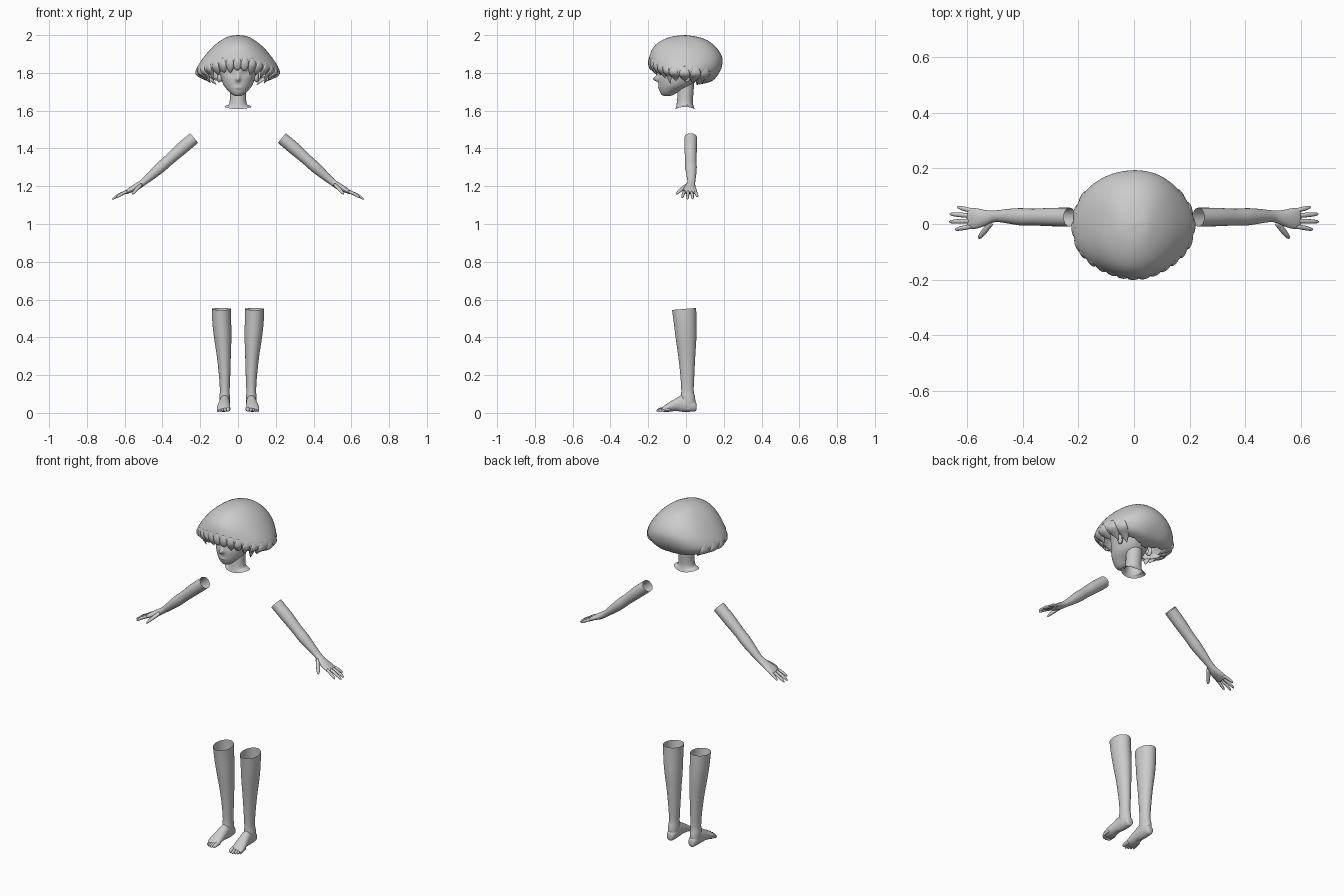
import bpy, bmesh, math
from mathutils import Vector

if "Cube" in bpy.data.objects:
    bpy.data.objects.remove(bpy.data.objects["Cube"])


def spline(pts, sub):
    """Catmull-Rom through tuples of any length."""
    out = []
    for i in range(len(pts) - 1):
        p0, p1 = pts[max(i - 1, 0)], pts[i]
        p2, p3 = pts[i + 1], pts[min(i + 2, len(pts) - 1)]
        for s in range(sub):
            t = s / sub
            out.append(tuple(0.5 * (2 * b + (c - a) * t + (2 * a - 5 * b + 4 * c - d) * t * t
                                    + (3 * b - a - 3 * c + d) * t ** 3)
                             for a, b, c, d in zip(p0, p1, p2, p3)))
    return out + [tuple(pts[-1])]


def skin(name, rings, cap_start=False, cap_end=False, mirror=False, thick=0):
    bm = bmesh.new()
    rows = [[bm.verts.new(p) for p in r] for r in rings]
    n = len(rows[0])
    for a, b in zip(rows, rows[1:]):
        for i in range(n):
            j = (i + 1) % n
            bm.faces.new((a[i], a[j], b[j], b[i]))
    if cap_start:
        bm.faces.new(rows[0])
    if cap_end:
        bm.faces.new(rows[-1])
    bmesh.ops.remove_doubles(bm, verts=bm.verts, dist=1e-5)
    bmesh.ops.recalc_face_normals(bm, faces=bm.faces)
    me = bpy.data.meshes.new(name)
    bm.to_mesh(me)
    bm.free()
    for p in me.polygons:
        p.use_smooth = True
    ob = bpy.data.objects.new(name, me)
    bpy.context.collection.objects.link(ob)
    if thick:
        m = ob.modifiers.new("thickness", 'SOLIDIFY')
        m.thickness, m.offset = thick, -1
    if mirror:
        m = ob.modifiers.new("mirror", 'MIRROR')
        m.use_mirror_merge = False
    return ob


def loft(name, stations, u, n=24, sub=4, axis=None, warp=None, **kw):
    """Elliptical rings; each station is (x, y, z, radius along u, other radius)."""
    st = spline(stations, sub)
    u = Vector(u).normalized()
    rings = []
    for i, s in enumerate(st):
        c = Vector(s[:3])
        t = Vector(axis) if axis else Vector(st[min(i + 1, len(st) - 1)][:3]) - Vector(st[max(i - 1, 0)][:3])
        v = t.cross(u).normalized()
        ring = []
        for k in range(n):
            a = 2 * math.pi * k / n
            p = c + u * max(s[3], .001) * math.cos(a) + v * max(s[4], .001) * math.sin(a)
            ring.append(warp(p) if warp else p)
        rings.append(ring)
    return skin(name, rings, **kw)


def digit(name, a, b, r, u, bend=0.004):
    """Finger or toe: round-tipped tapered tube."""
    a, b = Vector(a), Vector(b)
    st = []
    for t, k in ((0, 1), (.35, 1), (.7, .9), (.92, .62), (1, .1)):
        p = a.lerp(b, t) + Vector((0, 0, bend * math.sin(math.pi * t)))
        st.append((*p, r * k, r * k))
    loft(name, st, u, n=10, sub=2, cap_start=True, cap_end=True, mirror=True)


# Head: front y, back y and half width at each height
def face_detail(p):
    def bump(x, z, sx, sz):
        return math.exp(-((abs(p.x) - x) / sx) ** 2 - ((p.z - z) / sz) ** 2)
    if p.y < -.06:
        p.y -= .024 * bump(0, 1.767, .010, .012) + .010 * bump(0, 1.785, .009, .022)
        p.y -= .005 * bump(0, 1.722, .02, .006)
        p.y += .010 * bump(.042, 1.80, .024, .018)
    return p


head = [(1.677, -.115, -.085, .014), (1.685, -.13, -.065, .03), (1.705, -.140, -.03, .052),
        (1.735, -.145, .03, .076), (1.775, -.147, .07, .09), (1.82, -.147, .10, .098),
        (1.87, -.15, .12, .103), (1.92, -.125, .10, .088), (1.955, -.06, .05, .045)]
loft("head", [(0, (f + b) / 2, z, w, (b - f) / 2) for z, f, b, w in head], (1, 0, 0),
     n=64, sub=6, axis=(0, 0, 1), warp=face_detail, cap_start=True, cap_end=True)


# Neck with flared open base
def neck_edge(p):
    if p.z < 1.625:
        p.z += 2.2 * p.x * p.x
    return p


loft("neck", [(0, .0, 1.77, .046, .045), (0, -.002, 1.70, .043, .042), (0, -.006, 1.65, .044, .042),
              (0, -.006, 1.628, .052, .045), (0, -.005, 1.608, .074, .051)],
     (1, 0, 0), n=32, axis=(0, 0, 1), warp=neck_edge)

# Ears
loft("ears", [(.088, .0, 1.775, .012, .018), (.1, .004, 1.778, .018, .028),
              (.108, .008, 1.78, .014, .024), (.111, .008, 1.78, .002, .003)],
     (0, 1, 0), n=16, axis=(1, 0, 0), cap_end=True, mirror=True)

# Hair shell: crown-to-edge profiles blended around the head
front = [(0, 2.0), (.06, 1.995), (.11, 1.98), (.15, 1.957), (.175, 1.93), (.188, 1.90), (.194, 1.87), (.189, 1.845), (.181, 1.82)]
side = [(0, 2.0), (.05, 1.993), (.10, 1.965), (.14, 1.931), (.175, 1.89), (.203, 1.85), (.219, 1.815), (.208, 1.785), (.175, 1.772)]
back = [(0, 2.0), (.06, 1.991), (.115, 1.972), (.16, 1.936), (.188, 1.895), (.195, 1.855), (.18, 1.805), (.14, 1.757), (.07, 1.738)]
SUB = 4
prof = [spline(p, SUB) for p in (front, side, back)]


def hair_point(a, t):
    """Point on the hair at angle a from the front, t from crown 0 to edge 1."""
    c, s = math.cos(a), math.sin(a)
    w = (max(c, 0) ** 2, s * s, max(-c, 0) ** 2)
    f = t * (len(prof[0]) - 1)
    i = min(int(f), len(prof[0]) - 2)
    f -= i
    r, z = (sum(w[k] * (prof[k][i][d] * (1 - f) + prof[k][i + 1][d] * f) for k in range(3)) for d in (0, 1))
    r += .003 * t * math.sin(5 * a + 1)
    return Vector((r * s - .004 * t, -r * c, z))


N, ROWS = 144, 36
rings = []
for i in range(ROWS + 1):
    ring = []
    for k in range(N):
        a = 2 * math.pi * k / N
        jag = .09 if math.cos(a) > -.2 else .025
        ring.append(hair_point(a, i / ROWS * (1 - jag * (1 - abs(math.sin(9 * a))))))
    rings.append(ring)
skin("hair_shell", rings, thick=.008)


# Hair locks along the fringe and sides
def lock(name, deg, length, width, t0=.68, inward=.015):
    a = math.radians(deg)
    out = Vector((math.sin(a), -math.cos(a), 0))
    p0, p1, p2 = hair_point(a, t0), hair_point(a, t0 + .14), hair_point(a, .97)
    tip = p2 - out * inward - Vector((0, 0, length))
    st = [(*(p0 - out * .004), width * .5, .004), (*p1, width, .008),
          (*p2, width * .8, .008), (*tip, .001, .001)]
    loft(name, st, (math.cos(a), math.sin(a), 0), n=10, sub=4, cap_start=True, cap_end=True)


for i in range(11):
    d = -60 + 12 * i
    lock("fringe_lock_%d" % i, d, .012 + .012 * (i % 3 == 1) + .02 * (abs(d) / 60) ** 2, .021)
for i, (d, ln, wd, inw) in enumerate([(72, .02, .026, .01), (88, .015, .028, .02), (104, .025, .03, .03), (120, .03, .03, .035)]):
    lock("side_lock_right_%d" % i, d, ln, wd, inward=inw)
    lock("side_lock_left_%d" % i, -d + 3, ln, wd, inward=inw)

# Arms with palms, open at the upper end
loft("arms", [(.232, .025, 1.455, .034, .033), (.30, .025, 1.398, .033, .033), (.365, .025, 1.34, .030, .029),
              (.41, .026, 1.30, .031, .029), (.455, .028, 1.26, .026, .024), (.50, .028, 1.222, .021, .018),
              (.535, .022, 1.198, .028, .018), (.57, .020, 1.18, .037, .014), (.597, .021, 1.166, .037, .009)],
     (0, 1, 0), n=24, cap_end=True, mirror=True)
fingers = [((.585, -.008, 1.172), (.645, -.02, 1.138)), ((.59, .011, 1.171), (.667, .008, 1.130)),
           ((.59, .030, 1.169), (.665, .036, 1.131)), ((.58, .047, 1.172), (.637, .061, 1.143))]
for i, (a, b) in enumerate(fingers):
    digit("finger_%d" % i, a, b, .0085, (0, 1, 0))
digit("thumb", (.515, .005, 1.205), (.56, -.053, 1.158), .011, (0, 0, 1), .002)

# Lower legs, open at the knee
def knee_edge(p):
    if p.z > .5:
        p.z += .08 * p.y * (p.z - .5) / .05
    return p


loft("legs", [(.088, -.01, .551, .051, .064), (.086, -.005, .48, .050, .060), (.081, 0, .40, .046, .055),
              (.075, .004, .30, .037, .045), (.071, .007, .20, .030, .037), (.070, .008, .12, .026, .033),
              (.071, .010, .08, .028, .038), (.071, .010, .045, .027, .040), (.071, .010, .02, .022, .034)],
     (1, 0, 0), n=32, axis=(0, 0, 1), warp=knee_edge, mirror=True)

# Feet and toes
loft("feet", [(.070, .056, .033, .008, .010), (.070, .05, .034, .020, .025), (.070, .02, .044, .027, .038),
              (.071, -.02, .050, .028, .044), (.073, -.055, .043, .031, .033), (.076, -.09, .031, .035, .025),
              (.077, -.118, .021, .035, .015), (.077, -.128, .018, .030, .010)],
     (1, 0, 0), n=24, axis=(0, -1, 0), cap_start=True, cap_end=True, mirror=True)
for i, (x, y, r) in enumerate([(.052, -.154, .0115), (.068, -.156, .009), (.082, -.151, .008),
                               (.094, -.144, .0075), (.105, -.134, .007)]):
    digit("toe_%d" % i, (x - .001, y + .05, .021), (x + .001, y, r + .001), r, (1, 0, 0), .002)
